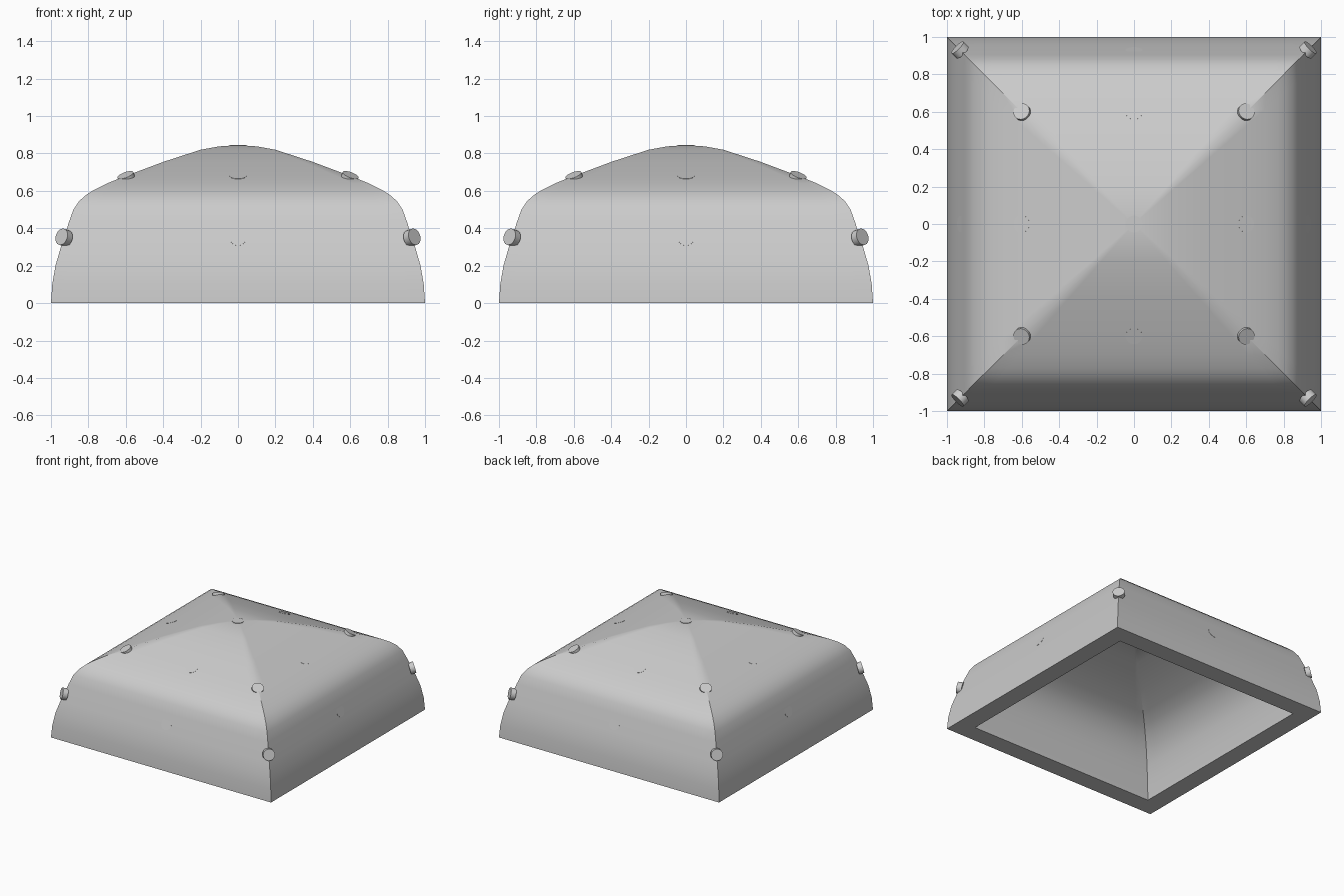
import bpy, bmesh
from mathutils import Vector

cube = bpy.data.objects.get("Cube")
if cube:
    bpy.data.objects.remove(cube)

grey = bpy.data.materials.new("plain grey")
grey.use_nodes = True
colour = (0.6, 0.6, 0.6, 1)
grey.diffuse_color = colour
grey.node_tree.nodes["Principled BSDF"].inputs["Base Color"].default_value = colour

SEGMENTS = 16  # divisions along each side of a square ring

# Half width and height, from the inner apex down to the rim and up to the outer apex
INNER = [(0.1, 0.69), (0.2, 0.665), (0.4, 0.59), (0.56, 0.525), (0.64, 0.48),
         (0.7, 0.43), (0.76, 0.35), (0.8, 0.25), (0.83, 0.13), (0.85, 0)]
OUTER = [(1, 0), (0.993, 0.1), (0.976, 0.2), (0.95, 0.29), (0.93, 0.35),
         (0.905, 0.43), (0.88, 0.5), (0.85, 0.545), (0.81, 0.58), (0.77, 0.605),
         (0.7, 0.64), (0.6, 0.68), (0.4, 0.755), (0.2, 0.82), (0.1, 0.838)]


def finish(bm, name):
    bmesh.ops.recalc_face_normals(bm, faces=bm.faces)
    mesh = bpy.data.meshes.new(name)
    bm.to_mesh(mesh)
    bm.free()
    mesh.materials.append(grey)
    obj = bpy.data.objects.new(name, mesh)
    bpy.context.collection.objects.link(obj)
    bpy.ops.object.select_all(action="DESELECT")
    obj.select_set(True)
    bpy.context.view_layer.objects.active = obj
    bpy.ops.object.shade_smooth_by_angle()
    return obj


def square_ring(bm, half, height):
    corners = [(-1, -1), (1, -1), (1, 1), (-1, 1)]
    ring = []
    for i in range(4):
        a, b = Vector(corners[i]), Vector(corners[(i + 1) % 4])
        for s in range(SEGMENTS):
            p = a.lerp(b, s / SEGMENTS) * half
            ring.append(bm.verts.new((p.x, p.y, height)))
    return ring


# Hollow square dome, thick walled and open below
bm = bmesh.new()
rings = [square_ring(bm, r, z) for r, z in INNER + OUTER]
count = 4 * SEGMENTS
for low, high in zip(rings, rings[1:]):
    for i in range(count):
        j = (i + 1) % count
        bm.faces.new((low[i], low[j], high[j], high[i]))
for ring, height in ((rings[0], 0.695), (rings[-1], 0.845)):
    apex = bm.verts.new((0, 0, height))
    for i in range(count):
        bm.faces.new((ring[i], ring[(i + 1) % count], apex))
finish(bm, "square_dome")


# Round studs, each facing out of the surface
def stud(name, place, normal, raise_by):
    bm = bmesh.new()
    bmesh.ops.create_cone(bm, cap_ends=True, segments=24, radius1=0.045,
                          radius2=0.045, depth=0.04)
    obj = finish(bm, name)
    normal = Vector(normal).normalized()
    obj.rotation_euler = normal.to_track_quat("Z", "Y").to_euler()
    obj.location = Vector(place) + normal * (raise_by - 0.02)


stud("apex_stud", (0, 0, 0.845), (0, 0, 1), 0.001)
for tier, half, height, out, up, lift in (("lower", 0.93, 0.35, 0.94, 0.33, 0.02),
                                          ("upper", 0.6, 0.68, 0.35, 0.93, 0.006)):
    for x in (-1, 0, 1):
        for y in (-1, 0, 1):
            if x == y == 0:
                continue
            corner = x != 0 and y != 0
            name = f"{tier}_corner_stud" if corner else f"{tier}_side_stud"
            stud(name, (x * half, y * half, height), (x * out, y * out, up),
                 lift if corner else 0.001)
